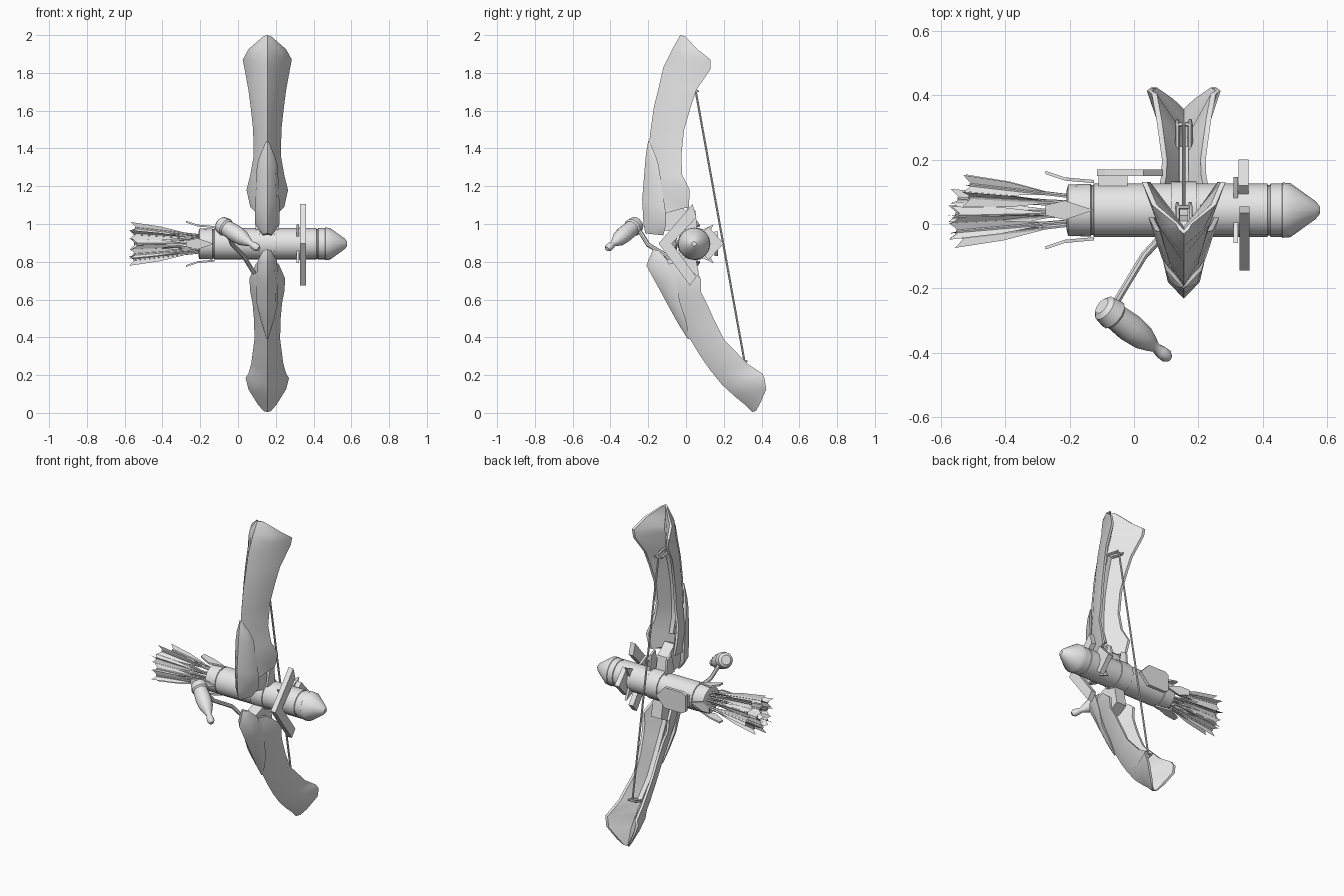
import bpy, bmesh, math, random
from mathutils import Vector, Matrix

if "Cube" in bpy.data.objects:
    bpy.data.objects.remove(bpy.data.objects["Cube"])

random.seed(4)
CX = 0.155                       # centre plane of the limbs
AX = Vector((0, 0.043, 0.895))   # barrel axis
grey = bpy.data.materials.new("plain_grey")
grey.diffuse_color = (0.8, 0.8, 0.8, 1)
grey.use_nodes = True
grey.node_tree.nodes["Principled BSDF"].inputs["Base Color"].default_value = grey.diffuse_color


def finish(name, bm, smooth=True, solid=True):
    if solid:
        bmesh.ops.recalc_face_normals(bm, faces=bm.faces[:])
    me = bpy.data.meshes.new(name)
    bm.to_mesh(me)
    bm.free()
    me.materials.append(grey)
    ob = bpy.data.objects.new(name, me)
    bpy.context.collection.objects.link(ob)
    bpy.ops.object.select_all(action='DESELECT')
    ob.select_set(True)
    bpy.context.view_layer.objects.active = ob
    if smooth:
        bpy.ops.object.shade_smooth_by_angle(angle=math.radians(38))
    return ob


def loft(name, rings, smooth=True):
    bm = bmesh.new()
    vs = [[bm.verts.new(p) for p in ring] for ring in rings]
    n = len(vs[0])
    for a, b in zip(vs, vs[1:]):
        for i in range(n):
            j = (i + 1) % n
            bm.faces.new((a[i], a[j], b[j], b[i]))
    bm.faces.new(vs[0])
    bm.faces.new(vs[-1])
    return finish(name, bm, smooth)


def tube(name, path, n=8):
    """Round bar through (point, radius) pairs."""
    pts = [Vector(p) for p, r in path]
    rings = []
    for i, (p, r) in enumerate(path):
        t = (pts[min(i + 1, len(pts) - 1)] - pts[max(i - 1, 0)]).normalized()
        u = t.cross(Vector((0.13, 0.9, 0.41))).normalized()
        v = t.cross(u)
        rings.append([pts[i] + r * (math.cos(k * math.tau / n) * u + math.sin(k * math.tau / n) * v)
                      for k in range(n)])
    return loft(name, rings)


def shell(name, stations, depth, bulge=0.62):
    """V-shaped limb: ridge (y, z) in front, wings (half width, y, z) behind."""
    rings = []
    for (ry, rz), (w, wy, wz) in stations:
        my, mz = ry + 0.42 * (wy - ry), rz + 0.42 * (wz - rz)
        iy, iz = ry + depth * (wy - ry), rz + depth * (wz - rz)
        t = min(0.016, w * 0.4)
        half = [(bulge * w, my, mz), (w, wy, wz), (w - t, wy, wz)]
        ring = [(0, ry, rz)] + half + [(0, iy, iz)] + [(-x, y, z) for x, y, z in reversed(half)]
        rings.append([(CX + x, y, z) for x, y, z in ring])
    return loft(name, rings)


def prism(name, outline, offset):
    """Flat plate: 3D outline thickened by an offset vector."""
    off = Vector(offset)
    return loft(name, [[Vector(p) for p in outline], [Vector(p) + off for p in outline]], False)


def box(name, lo, hi):
    (a, b, c), (d, e, f) = lo, hi
    return prism(name, [(a, b, c), (d, b, c), (d, e, c), (a, e, c)], (0, 0, f - c))


# Limbs
upper = [((-.03, 2.0), (.025, .0, 1.99)), ((-.07, 1.93), (.10, .06, 1.925)),
         ((-.10, 1.87), (.13, .13, 1.87)), ((-.12, 1.83), (.12, .13, 1.82)),
         ((-.145, 1.72), (.10, .055, 1.71)), ((-.17, 1.62), (.088, .025, 1.62)),
         ((-.19, 1.48), (.075, -.01, 1.5)), ((-.2, 1.35), (.072, -.025, 1.36)),
         ((-.2, 1.24), (.09, -.02, 1.26)), ((-.2, 1.16), (.11, .02, 1.18)),
         ((-.19, 1.08), (.09, .015, 1.09)), ((-.18, 1.0), (.06, -.1, 1.06))]
lower = [((.35, .005), (.02, .37, .01)), ((.31, .045), (.05, .39, .045)),
         ((.255, .09), (.10, .425, .125)), ((.19, .15), (.115, .415, .185)),
         ((.15, .2), (.10, .405, .208)), ((.125, .23), (.085, .325, .26)),
         ((.07, .31), (.068, .2, .39)), ((.01, .41), (.07, .15, .49)),
         ((-.05, .51), (.078, .11, .58)), ((-.12, .65), (.09, .08, .64)),
         ((-.16, .75), (.095, .08, .71)), ((-.17, .80), (.06, -.02, .79))]
shell("upper_limb", upper, 0.4)
shell("lower_limb", lower, 0.4)

# Raised spines inside the limbs
for name, st in (("upper_spine", upper[4:10]), ("lower_spine", lower[5:11])):
    rings = []
    for (ry, rz), (w, wy, wz) in st:
        a = [(ry + f * (wy - ry), rz + f * (wz - rz)) for f in (0.3, 0.58)]
        rings.append([(CX + s, *p) for s, p in ((-.022, a[0]), (.022, a[0]), (.014, a[1]), (-.014, a[1]))])
    loft(name, rings)

# Armour plates over the front of the limb roots
shell("upper_plate", [((-.2, 1.44), (.006, -.195, 1.44)), ((-.212, 1.37), (.04, -.16, 1.36)),
                      ((-.22, 1.28), (.055, -.145, 1.31)), ((-.232, 1.13), (.066, -.11, 1.08)),
                      ((-.225, 1.0), (.066, -.105, 1.0)), ((-.215, .95), (.025, -.12, .94))], 0.7, 0.75)
shell("lower_plate", [((.01, .39), (.006, .02, .395)), ((-.04, .47), (.035, .0, .49)),
                      ((-.09, .56), (.056, -.03, .58)), ((-.155, .68), (.058, -.06, .72)),
                      ((-.21, .78), (.05, -.10, .81)), ((-.175, .865), (.022, -.145, .86))], 0.7, 0.75)

# Barrel with nose
profile = [(-.21, .06), (-.205, .08), (-.135, .082), (-.133, .078), (-.127, .078), (-.125, .083),
           (.415, .083), (.417, .079), (.423, .079), (.425, .083), (.46, .083), (.462, .086),
           (.487, .084), (.565, .028), (.578, .012)]
loft("barrel", [[(x, AX.y + r * math.cos(k * math.tau / 16), AX.z + r * math.sin(k * math.tau / 16))
                 for k in range(16)] for x, r in profile])


def round_axis(p, angle):
    return AX + Matrix.Rotation(angle, 3, 'X') @ Vector(p)


# Tail petals
for k in range(4):
    a = k * math.pi / 2
    pts = [(-.125, 0, .084), (-.215, .03, .092), (-.275, .016, .112), (-.275, -.016, .112), (-.215, -.03, .092)]
    prism("tail_petal", [round_axis(p, a) for p in pts], round_axis((0, 0, .01), a) - AX)

# Bundle of fletched arrows
arrows = [(k * math.tau / 9 + .2, .045, .085) for k in range(9)] + \
         [(k * math.tau / 4, .015, .035) for k in range(4)]
for ang, r0, r1 in arrows:
    end = -.53 + random.uniform(-.03, .03)
    p0, p1 = round_axis((-.19, 0, r0), ang), round_axis((end, 0, r1), ang)
    tube("arrow_shaft", [(p0, .006), (p1, .006)], 5)
    d = p1 - p0
    bm = bmesh.new()
    for j in range(3):
        out = Matrix.Rotation(ang + j * math.tau / 3, 3, 'X') @ Vector((0, 0, 1))
        shape = [(.15, 0), (.62, .024), (1.06, .03), (.97, 0)]
        bm.faces.new([bm.verts.new(p0 + d * f + out * h) for f, h in shape])
    finish("arrow_vanes", bm, False, False)

# Chevron guard in front of the barrel and a small one behind
prism("front_guard", [(.328, y, z) for y, z in ((.035, 1.105), (-.145, .897), (.02, .675), (.055, .72),
                                               (-.075, .897), (.055, 1.035))], (.032, 0, 0))
prism("rear_guard", [(.325, y, z) for y, z in ((.12, .985), (.2, .897), (.12, .81), (.09, .84),
                                              (.13, .897), (.09, .955))], (.032, 0, 0))
for k in range(4):
    a = k * math.pi / 2 + math.pi / 4
    prism("guard_spike", [round_axis(p, a) for p in ((.31, -.025, .075), (.31, .025, .075), (.31, .0, .145))],
          (.014, 0, 0))

# Side plate on the back of the barrel
prism("side_plate", [(x, .15, AX.z + z) for x, z in ((-.115, -.05), (-.09, -.065), (.03, -.065), (.09, 0),
                                                    (.03, .065), (-.09, .065), (-.115, .05))], (0, .02, 0))
box("plate_mount", (-.11, .10, .86), (-.02, .152, .93))

# Brackets tying the limbs to the barrel
tube("centre_band", [((CX - .04, AX.y, AX.z), .09), ((CX + .04, AX.y, AX.z), .09)], 12)
prism("upper_bracket", [(CX - .035, y, z) for y, z in ((-.15, 1.08), (-.13, .97), (-.02, .95), (.03, .96),
                                                      (.01, 1.06), (-.06, 1.12))], (.07, 0, 0))
prism("lower_bracket", [(CX - .035, y, z) for y, z in ((-.13, .80), (-.02, .84), (.05, .83), (.075, .70),
                                                      (.0, .66), (-.08, .70))], (.07, 0, 0))
for s in (-1, 1):
    prism("bracket_fin", [(CX + s * .05, y, z) for y, z in ((-.02, .97), (.06, .97), (.05, 1.07), (.01, 1.09))],
          (s * .012, 0, 0))

# Angled grip and its arm
tube("grip_arm", [((-.06, -.25, .97), .012), ((-.03, -.2, .89), .012), ((.03, -.10, .83), .012),
                  ((.085, -.04, .74), .012)], 8)
g0, g1 = Vector((-.10, -.255, 1.005)), Vector((.11, -.418, .868))
tube("grip", [(g0.lerp(g1, f), r) for f, r in ((0, .028), (.04, .043), (.17, .05), (.2, .042), (.42, .046),
                                              (.6, .04), (.72, .026), (.8, .015), (.87, .02), (.95, .021),
                                              (1, .012))], 12)

# Bowstring, with a two-pronged hook at each end
top, bottom = Vector((CX, .052, 1.70)), Vector((CX, .31, .27))
tube("bowstring", [(top, .006), (bottom, .006)], 6)
for name, p, root in (("upper_hook", top, (-.05, 1.72)), ("lower_hook", bottom, (.22, .24))):
    for s in (-.02, .02):
        tube(name, [((CX + s, *root), .008), ((CX + s, p.y, p.z), .008),
                    ((CX + s, p.y + .015, p.z + .005), .005)], 6)
    tube(name + "_pin", [((CX - .026, p.y, p.z), .007), ((CX + .026, p.y, p.z), .007)], 6)
